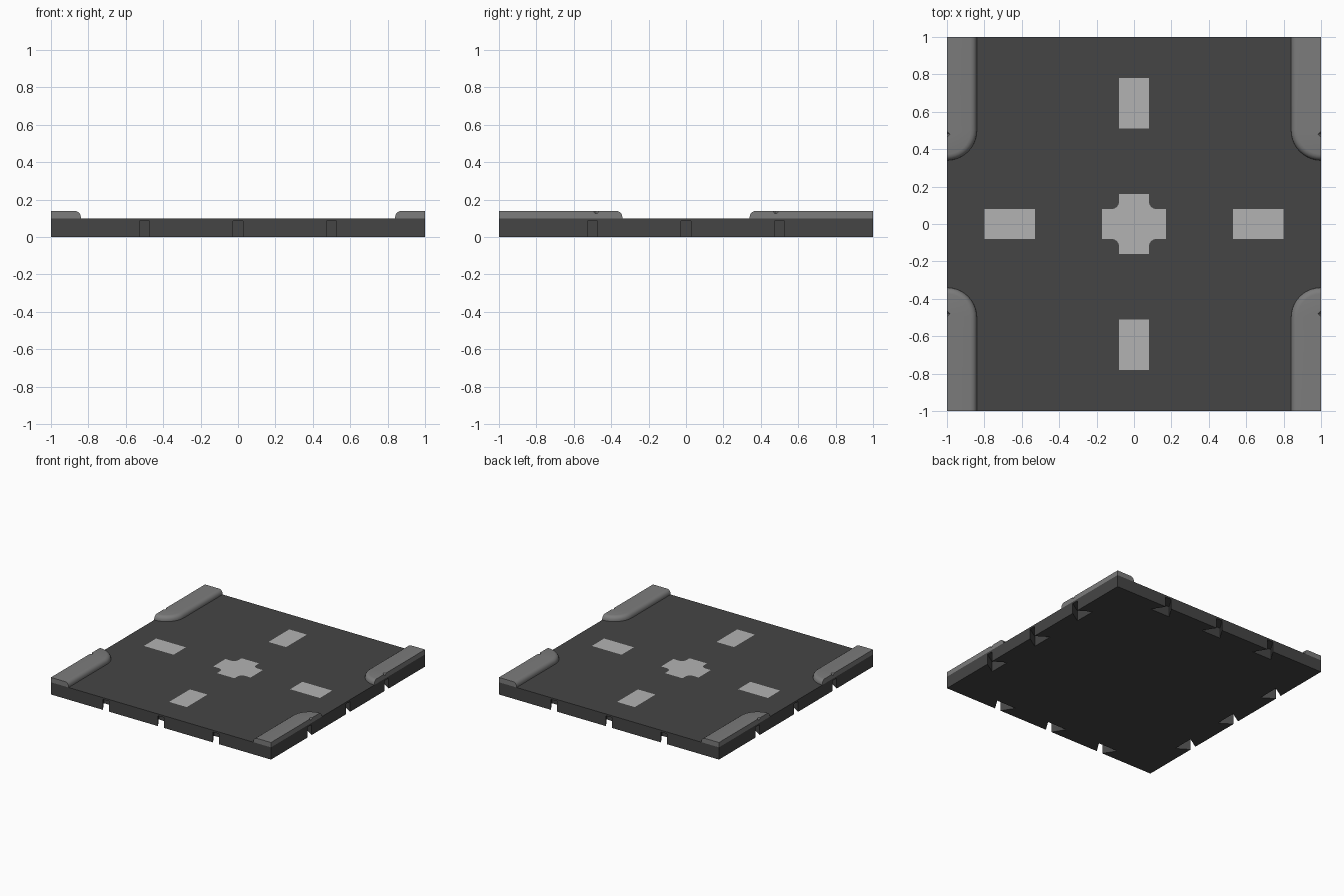
import bpy, bmesh, math
from mathutils import Matrix

if "Cube" in bpy.data.objects:
    bpy.data.objects.remove(bpy.data.objects["Cube"])


def material(name, v):
    m = bpy.data.materials.new(name)
    m.diffuse_color = (v, v, v, 1)
    m.use_nodes = True
    m.node_tree.nodes["Principled BSDF"].inputs["Base Color"].default_value = m.diffuse_color
    return m


def add_object(name, bm, mat=None):
    bmesh.ops.recalc_face_normals(bm, faces=bm.faces)
    me = bpy.data.meshes.new(name)
    bm.to_mesh(me)
    bm.free()
    ob = bpy.data.objects.new(name, me)
    bpy.context.collection.objects.link(ob)
    if mat:
        me.materials.append(mat)
    return ob


def prism(bm, pts, z0, z1, matrix=Matrix()):
    """Extrude a 2D outline from z0 to z1."""
    f = bm.faces.new([bm.verts.new(matrix @ Matrix.Translation((x, y, z0)).translation)
                      for x, y in pts])
    up = bmesh.ops.extrude_face_region(bm, geom=[f])["geom"]
    bmesh.ops.translate(bm, vec=(0, 0, z1 - z0),
                        verts=[g for g in up if isinstance(g, bmesh.types.BMVert)])


def cut(ob, cutter):
    mod = ob.modifiers.new("cut", "BOOLEAN")
    mod.object = cutter
    mod.solver = "EXACT"
    cutter.hide_render = True
    cutter.hide_viewport = True


asphalt = material("asphalt", 0.06)
kerb_grey = material("kerb_grey", 0.2)
paint = material("paint", 0.45)

# Road slab with dovetail connector slots under every edge
bm = bmesh.new()
prism(bm, [(-1, -1), (1, -1), (1, 1), (-1, 1)], 0, 0.1)
slab = add_object("road_slab", bm, asphalt)

bm = bmesh.new()
dovetail = [(-0.027, -1.05), (0.027, -1.05), (0.027, -1),
            (0.09, -0.9), (-0.09, -0.9), (-0.027, -1)]
for side in range(4):
    for x in (-0.5, 0, 0.5):
        turn = Matrix.Rotation(side * math.pi / 2, 4, "Z")
        prism(bm, [(px + x, py) for px, py in dovetail], -0.05, 0.085, turn)
cut(slab, add_object("slot_cutter", bm))

# Corner kerb: rounded inner end, soft top edge, mirrored to four corners
bm = bmesh.new()
arc = [(-1 + 0.16 * math.sin(a), 0.5 - 0.16 * math.cos(a))
       for a in (i * math.pi / 20 for i in range(11))]
prism(bm, [(-1, 1)] + arc + [(-0.84, 1)], 0.1, 0.14)
soft = []
for e in bm.edges:
    a, b = (v.co for v in e.verts)
    on_rim = min(a.z, b.z) > 0.13
    outer = max(a.x, b.x) < -0.999 or min(a.y, b.y) > 0.999
    if on_rim and not outer:
        soft.append(e)
bmesh.ops.bevel(bm, geom=soft, offset=0.033, segments=4, profile=0.5,
                affect="EDGES", clamp_overlap=False)
kerb = add_object("corner_kerbs", bm, kerb_grey)

# Small dent in the outer top edge of each kerb
bm = bmesh.new()
bmesh.ops.create_cone(bm, cap_ends=True, segments=4, radius1=0.004, radius2=0.03,
                      depth=0.03, matrix=Matrix.Translation((-1, 0.48, 0.14)))
cut(kerb, add_object("dent_cutter", bm))
mirror = kerb.modifiers.new("mirror", "MIRROR")
mirror.use_axis = (True, True, False)
mirror.mirror_object = slab
mirror.use_mirror_merge = False

# Painted dashes
Z = 0.1008
bm = bmesh.new()
for x0, y0, x1, y1 in ((0.53, -0.08, 0.80, 0.08), (-0.80, -0.08, -0.53, 0.08),
                       (-0.08, 0.51, 0.08, 0.78), (-0.08, -0.78, 0.08, -0.51)):
    bm.faces.new([bm.verts.new((x, y, Z))
                  for x, y in ((x0, y0), (x1, y0), (x1, y1), (x0, y1))])
add_object("lane_dashes", bm, paint)

# Painted centre cross with filleted inner corners
quarter = [(0.17, 0.08)]
for i in range(7):
    a = math.pi / 12 * i
    quarter.append((0.12 - 0.04 * math.sin(a), 0.12 - 0.04 * math.cos(a)))
quarter.append((0.08, 0.16))
outline = []
for sx, sy in ((1, 1), (-1, 1), (-1, -1), (1, -1)):
    pts = [(sx * x, sy * y) for x, y in quarter]
    outline += pts if sx * sy > 0 else pts[::-1]
bm = bmesh.new()
bm.faces.new([bm.verts.new((x, y, Z)) for x, y in outline])
add_object("centre_cross", bm, paint)

# Smooth the kerb rounding, keep hard edges
bpy.ops.object.select_all(action="DESELECT")
kerb.select_set(True)
bpy.context.view_layer.objects.active = kerb
bpy.ops.object.shade_smooth_by_angle(angle=math.radians(35))
